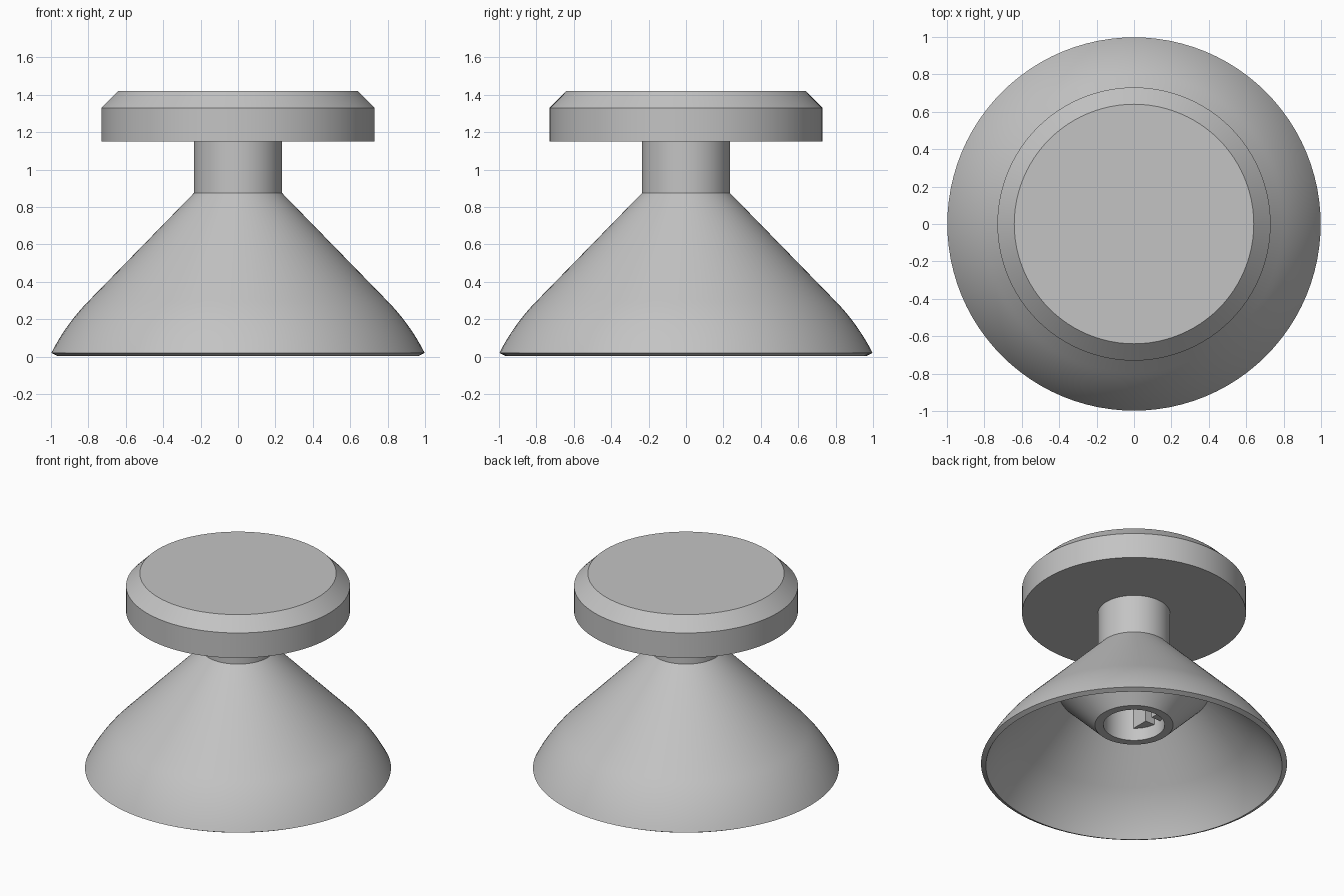
import bpy, bmesh
from math import sin, cos, pi, radians, asin, acos, sqrt

cube = bpy.data.objects.get("Cube")
if cube:
    bpy.data.objects.remove(cube, do_unlink=True)

grey = bpy.data.materials.new("light grey plastic")
grey.use_nodes = True
colour = (0.55, 0.55, 0.55, 1)
grey.diffuse_color = colour
grey.node_tree.nodes["Principled BSDF"].inputs["Base Color"].default_value = colour


def finish(bm, name):
    bmesh.ops.remove_doubles(bm, verts=bm.verts, dist=1e-5)
    bmesh.ops.recalc_face_normals(bm, faces=bm.faces)
    mesh = bpy.data.meshes.new(name)
    bm.to_mesh(mesh)
    bm.free()
    mesh.materials.append(grey)
    obj = bpy.data.objects.new(name, mesh)
    bpy.context.collection.objects.link(obj)
    bpy.ops.object.select_all(action="DESELECT")
    obj.select_set(True)
    bpy.context.view_layer.objects.active = obj
    bpy.ops.object.shade_smooth_by_angle(angle=radians(20))
    return obj


def lathe(name, profile, steps=96):
    """Spin an (r, z) profile around the z axis."""
    bm = bmesh.new()
    verts = [bm.verts.new((r, 0, z)) for r, z in profile]
    edges = [bm.edges.new(pair) for pair in zip(verts, verts[1:])]
    bmesh.ops.spin(bm, geom=verts + edges, cent=(0, 0, 0), axis=(0, 0, 1),
                   angle=2 * pi, steps=steps, use_duplicate=False)
    return finish(bm, name)


def dome_arc(radius, start, end, count=12):
    """Points on the dome curve, angles measured up from the horizontal."""
    centre = -0.485
    angles = [start + (end - start) * i / count for i in range(count + 1)]
    return [(radius * cos(a), centre + radius * sin(a)) for a in angles]


# Thumb cap with chamfered upper edge
lathe("thumb_cap", [(0, 1.42), (0.64, 1.42), (0.73, 1.33), (0.73, 1.15), (0, 1.15)])

# Stem, hollow skirt, inner support cone and socket bore
dome_radius, wall = 1.118, 0.036
rim = asin(0.505 / dome_radius)
bore, bore_top = 0.20, 0.78
outer = dome_arc(dome_radius, pi / 4, rim)
inner = dome_arc(dome_radius - wall, rim, pi / 4)
lathe("stem_and_skirt",
      [(0, 1.15), (0.235, 1.15), (0.235, 0.875)] + outer + inner +
      [(0.49, 0.55), (0.255, 0.31), (bore, 0.31), (bore, bore_top), (0, bore_top)])

# Shaft keys: flats inside the bore, each side split by a narrow slot
flat, slot, key_bottom = 0.125, 0.03, 0.40
for sx, x_name in ((1, "left"), (-1, "right")):
    for sy, y_name in ((1, "back"), (-1, "front")):
        bm = bmesh.new()
        a0, a1 = asin(slot / bore), acos(flat / bore)
        arc = [a0 + (a1 - a0) * i / 8 for i in range(9)]
        outline = [(flat, slot)] + [(bore * cos(a), bore * sin(a)) for a in arc]
        face = bm.faces.new([bm.verts.new((sx * x, sy * y, key_bottom)) for x, y in outline])
        top = bmesh.ops.extrude_face_region(bm, geom=[face], use_keep_orig=True)
        moved = [g for g in top["geom"] if isinstance(g, bmesh.types.BMVert)]
        bmesh.ops.translate(bm, verts=moved, vec=(0, 0, bore_top - key_bottom))
        finish(bm, f"shaft_key_{x_name}_{y_name}")
